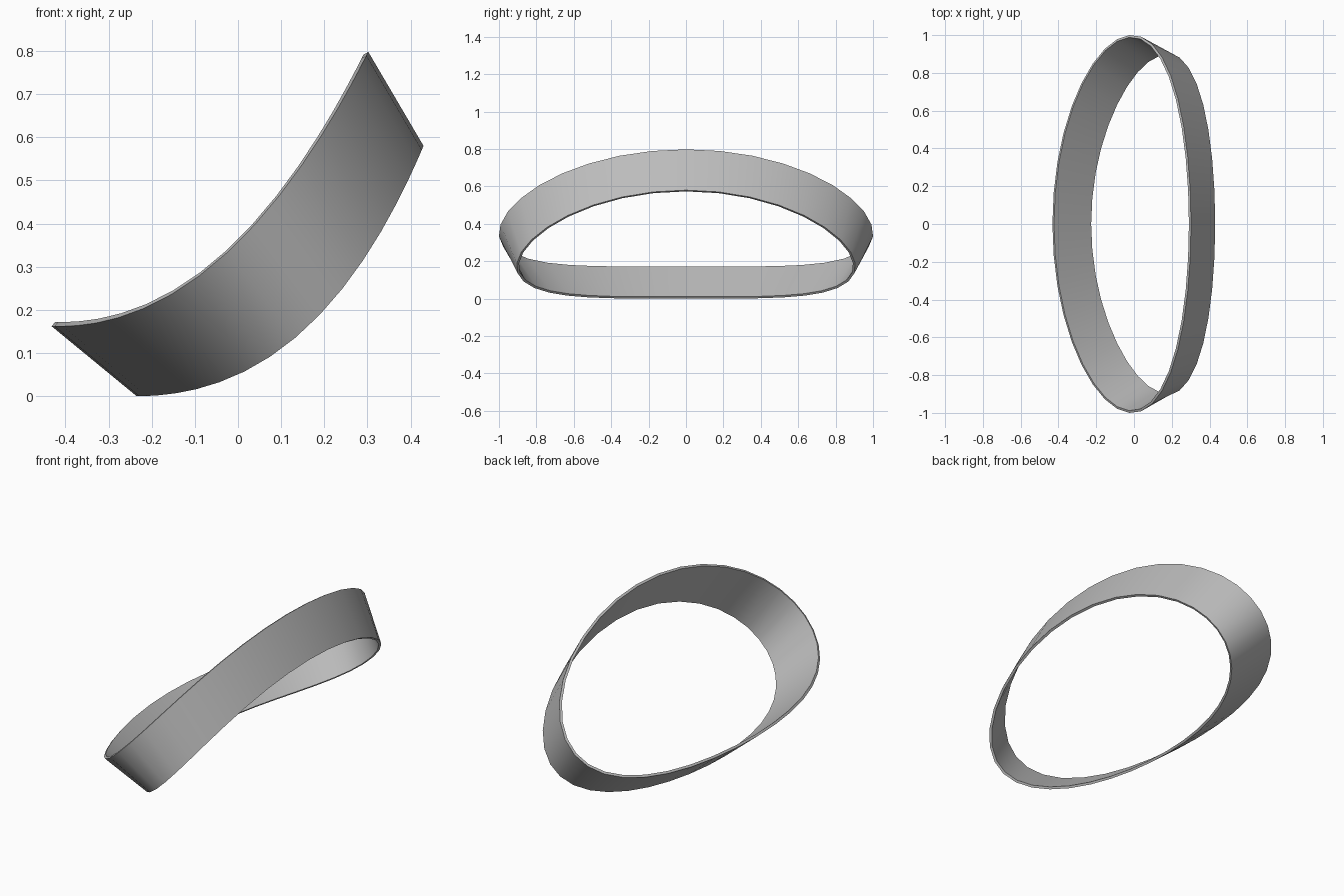
import bpy
import bmesh
from math import cos, sin, tau

SEGMENTS = 36
THICKNESS = 0.013

if "Cube" in bpy.data.objects:
    bpy.data.objects.remove(bpy.data.objects["Cube"], do_unlink=True)

# Plain grey material
grey = bpy.data.materials.new("plain_grey")
grey.use_nodes = True
grey.diffuse_color = (0.5, 0.5, 0.5, 1)
grey.node_tree.nodes["Principled BSDF"].inputs["Base Color"].default_value = (0.5, 0.5, 0.5, 1)


def edge_loop(bm, centre, radius, shift, width, skew, lift):
    """Oval edge curling upward towards +x; lift holds powers of the cosine."""
    loop = []
    for i in range(SEGMENTS):
        c, s = cos(tau * i / SEGMENTS), sin(tau * i / SEGMENTS)
        x = centre + radius * c + shift * s * s
        y = width * s * (1 + skew * c)
        z = sum(k * c ** p for p, k in enumerate(lift))
        loop.append(bm.verts.new((x, y, z)))
    return loop


# Curled band: straight wall between the upper and lower oval edges
bm = bmesh.new()
upper = edge_loop(bm, -0.065, 0.367, 0.04, 1.0, 0.04, (0.333, 0.338, 0.147, -0.02))
lower = edge_loop(bm, 0.0975, 0.3325, 0.035, 0.9, 0.12, (0.135, 0.28, 0.155, 0.01))
for i in range(SEGMENTS):
    j = (i + 1) % SEGMENTS
    bm.faces.new((lower[i], lower[j], upper[j], upper[i]))
mesh = bpy.data.meshes.new("curled_band")
bm.to_mesh(mesh)
bm.free()
mesh.materials.append(grey)
band = bpy.data.objects.new("curled_band", mesh)
bpy.context.collection.objects.link(band)

# Thin wall, growing inward
for obj in bpy.context.selected_objects:
    obj.select_set(False)
band.select_set(True)
bpy.context.view_layer.objects.active = band
wall = band.modifiers.new("wall", 'SOLIDIFY')
wall.thickness = THICKNESS
wall.offset = -1
wall.use_even_offset = True
bpy.ops.object.modifier_apply(modifier="wall")
bpy.ops.object.shade_smooth_by_angle(angle=0.6)
